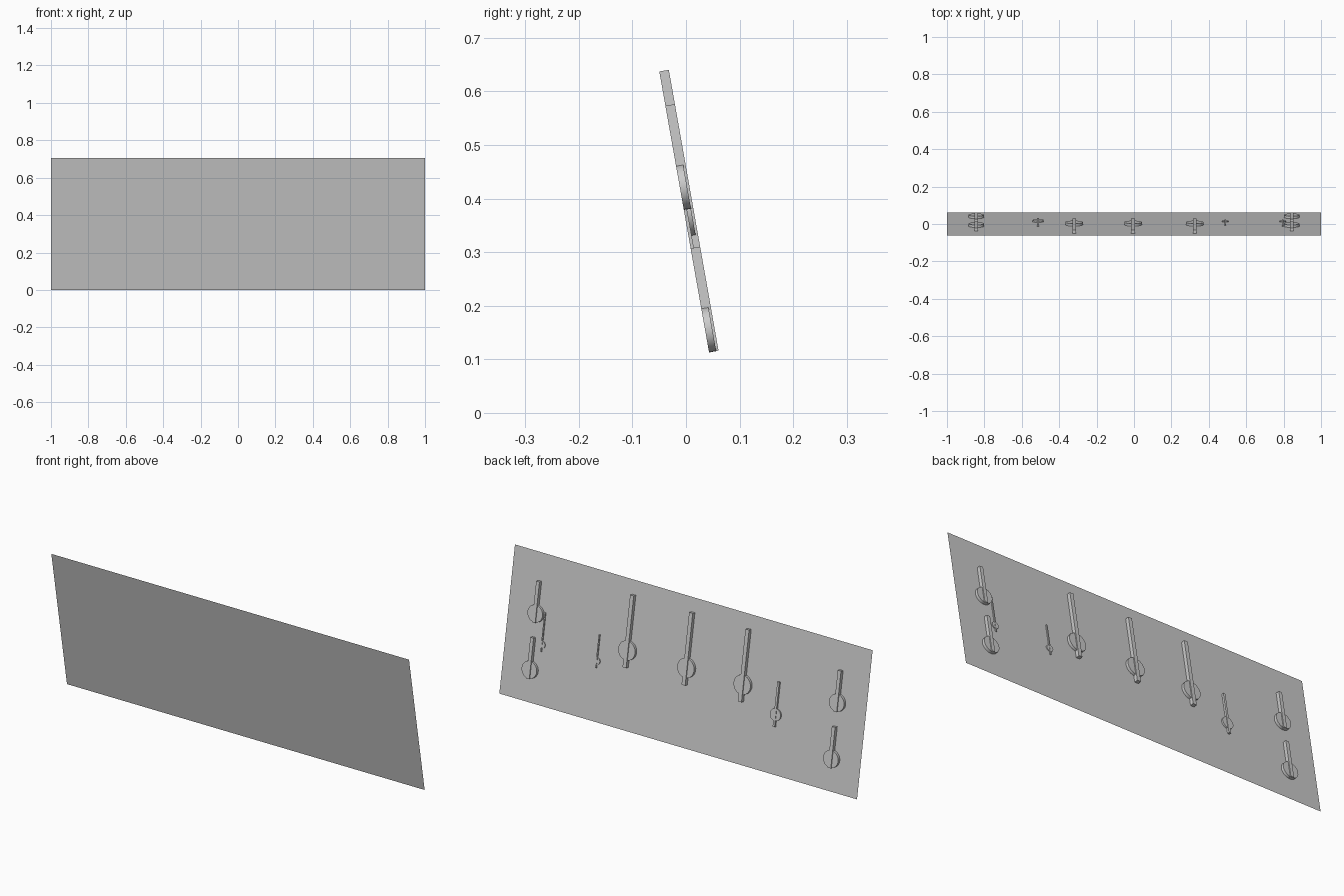
import bpy, bmesh, math
from mathutils import Matrix

if "Cube" in bpy.data.objects:
    bpy.data.objects.remove(bpy.data.objects["Cube"])

HALF_DEPTH, HEIGHT = 0.0625, 0.706
TILT = math.atan2(2 * HALF_DEPTH, HEIGHT)
LENGTH = math.hypot(2 * HALF_DEPTH, HEIGHT)
# Panel frame: x across, y out of the back, z up the slope
FRAME = Matrix.Translation((0, HALF_DEPTH, 0)) @ Matrix.Rotation(TILT, 4, 'X')


def make_object(name, bm):
    bmesh.ops.transform(bm, matrix=FRAME, verts=bm.verts)
    mesh = bpy.data.meshes.new(name)
    bm.to_mesh(mesh)
    bm.free()
    ob = bpy.data.objects.new(name, mesh)
    bpy.context.collection.objects.link(ob)
    return ob


def bar(name, x, z0, z1, width, depth):
    bm = bmesh.new()
    s0, s1 = z0 / math.cos(TILT), z1 / math.cos(TILT)
    bmesh.ops.create_cube(bm, size=1, matrix=Matrix.Translation(
        (x, depth / 2 + 0.0005, (s0 + s1) / 2)) @ Matrix.Diagonal((width, depth, s1 - s0, 1)))
    return make_object(name, bm)


def disc(name, x, z, radius, depth):
    bm = bmesh.new()
    bmesh.ops.create_cone(bm, cap_ends=True, segments=32, radius1=radius,
                          radius2=radius, depth=depth, matrix=Matrix.Translation(
        (x, depth / 2 + 0.0005, z / math.cos(TILT))) @ Matrix.Rotation(math.pi / 2, 4, 'X'))
    ob = make_object(name, bm)
    bpy.context.view_layer.objects.active = ob
    ob.select_set(True)
    bpy.ops.object.shade_smooth_by_angle(angle=math.radians(35))
    ob.select_set(False)


def pendulum(name, x, bottom, centre, top, radius, width, depth):
    bar(name + "_rod", x, bottom, top, width, depth)
    disc(name + "_disc", x, centre, radius, depth * 0.75)


# Thin leaning panel
bm = bmesh.new()
bm.faces.new([bm.verts.new(p) for p in
              ((-1, 0, 0), (1, 0, 0), (1, 0, LENGTH), (-1, 0, LENGTH))])
make_object("panel", bm)

# Three large rods with discs in the middle
for i, x in enumerate((-0.32, -0.005, 0.325)):
    pendulum(f"large_{i}", x, 0.295, 0.375, 0.637, 0.047, 0.02, 0.018)

# Stacked pairs near both ends
for side in (-1, 1):
    for row, z in (("upper", 0.42), ("lower", 0.154)):
        pendulum(f"end_{row}_{side}", side * 0.843, z - 0.041, z, z + 0.153,
                 0.042, 0.018, 0.018)

# Smaller ones in between
pendulum("medium", -0.513, 0.223, 0.28, 0.436, 0.03, 0.011, 0.01)
pendulum("small_inner", 0.488, 0.25, 0.283, 0.408, 0.018, 0.006, 0.006)
pendulum("small_outer", 0.795, 0.25, 0.283, 0.435, 0.018, 0.006, 0.006)
